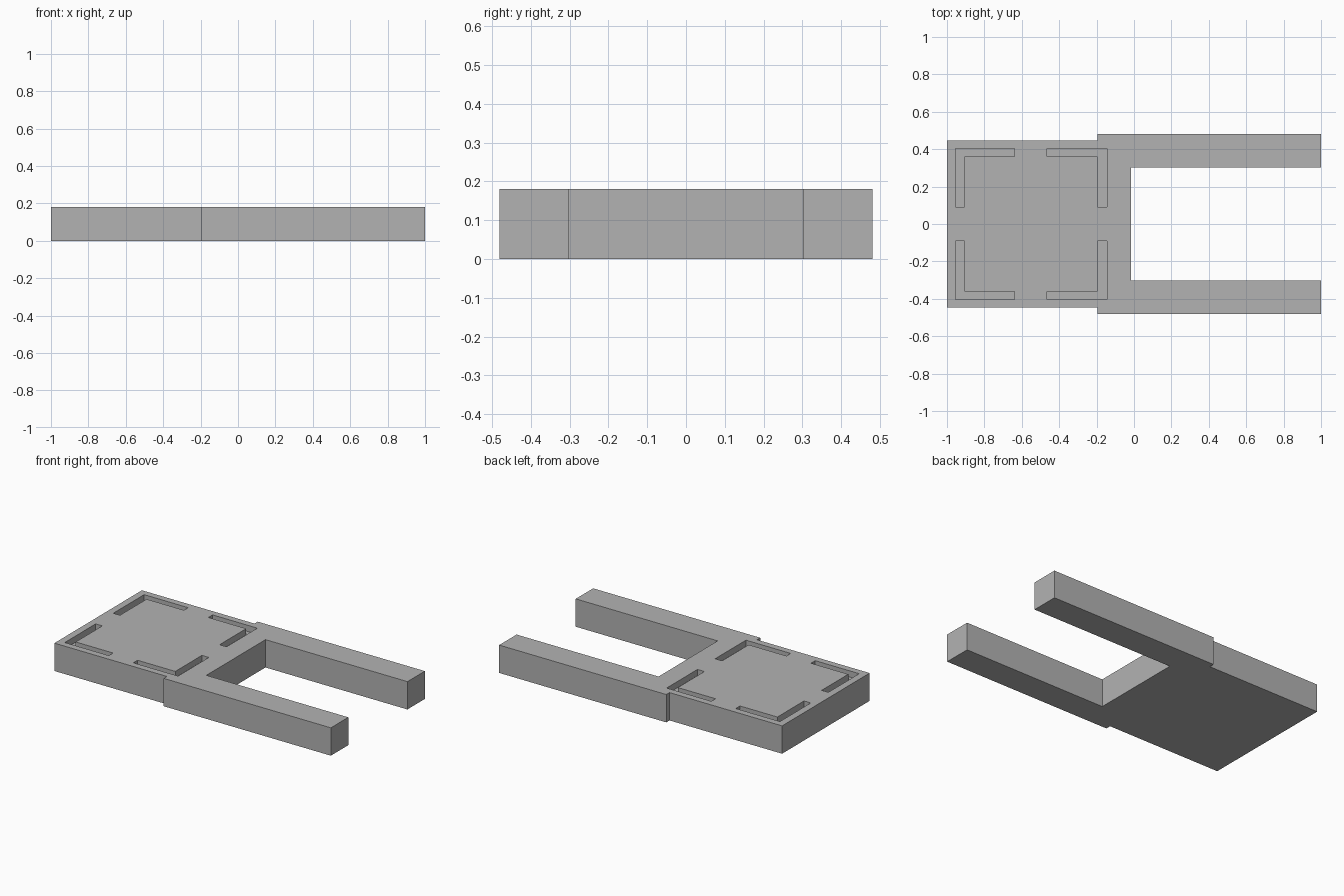
import bpy
import bmesh

HEIGHT = 0.18
SLOT_DEPTH = 0.04

if "Cube" in bpy.data.objects:
    bpy.data.objects.remove(bpy.data.objects["Cube"], do_unlink=True)

grey = bpy.data.materials.new("plain_grey")
grey.use_nodes = True
colour = (0.45, 0.45, 0.45, 1)
grey.diffuse_color = colour
grey.node_tree.nodes["Principled BSDF"].inputs["Base Color"].default_value = colour


def prism(name, outline, bottom, top):
    """Extrude a flat outline between two heights."""
    bm = bmesh.new()
    face = bm.faces.new([bm.verts.new((x, y, bottom)) for x, y in outline])
    extruded = bmesh.ops.extrude_face_region(bm, geom=[face])["geom"]
    verts = [v for v in extruded if isinstance(v, bmesh.types.BMVert)]
    bmesh.ops.translate(bm, verts=verts, vec=(0, 0, top - bottom))
    bmesh.ops.recalc_face_normals(bm, faces=bm.faces)
    mesh = bpy.data.meshes.new(name)
    bm.to_mesh(mesh)
    bm.free()
    mesh.materials.append(grey)
    obj = bpy.data.objects.new(name, mesh)
    bpy.context.collection.objects.link(obj)
    return obj


# Forked plate: half outline, mirrored across y = 0
half = [(-1, 0.447), (-0.195, 0.447), (-0.195, 0.48),
        (1, 0.48), (1, 0.302), (-0.015, 0.302)]
outline = half + [(x, -y) for x, y in reversed(half)]
plate = prism("forked_plate", outline, 0, HEIGHT)

# Four L-shaped corner slots cut into the top
for x_outer, x_inner, x_end in ((-0.955, -0.907, -0.64), (-0.145, -0.195, -0.465)):
    for side in (1, -1):
        corner = [(x_outer, 0.405), (x_end, 0.405), (x_end, 0.362),
                  (x_inner, 0.362), (x_inner, 0.09), (x_outer, 0.09)]
        cutter = prism("slot_cutter", [(x, y * side) for x, y in corner],
                       HEIGHT - SLOT_DEPTH, HEIGHT + 0.1)
        cutter.hide_render = True
        cut = plate.modifiers.new("corner_slot", "BOOLEAN")
        cut.operation = "DIFFERENCE"
        cut.solver = "EXACT"
        cut.object = cutter
        bpy.context.view_layer.objects.active = plate
        bpy.ops.object.modifier_apply(modifier=cut.name)
        bpy.data.objects.remove(cutter, do_unlink=True)
